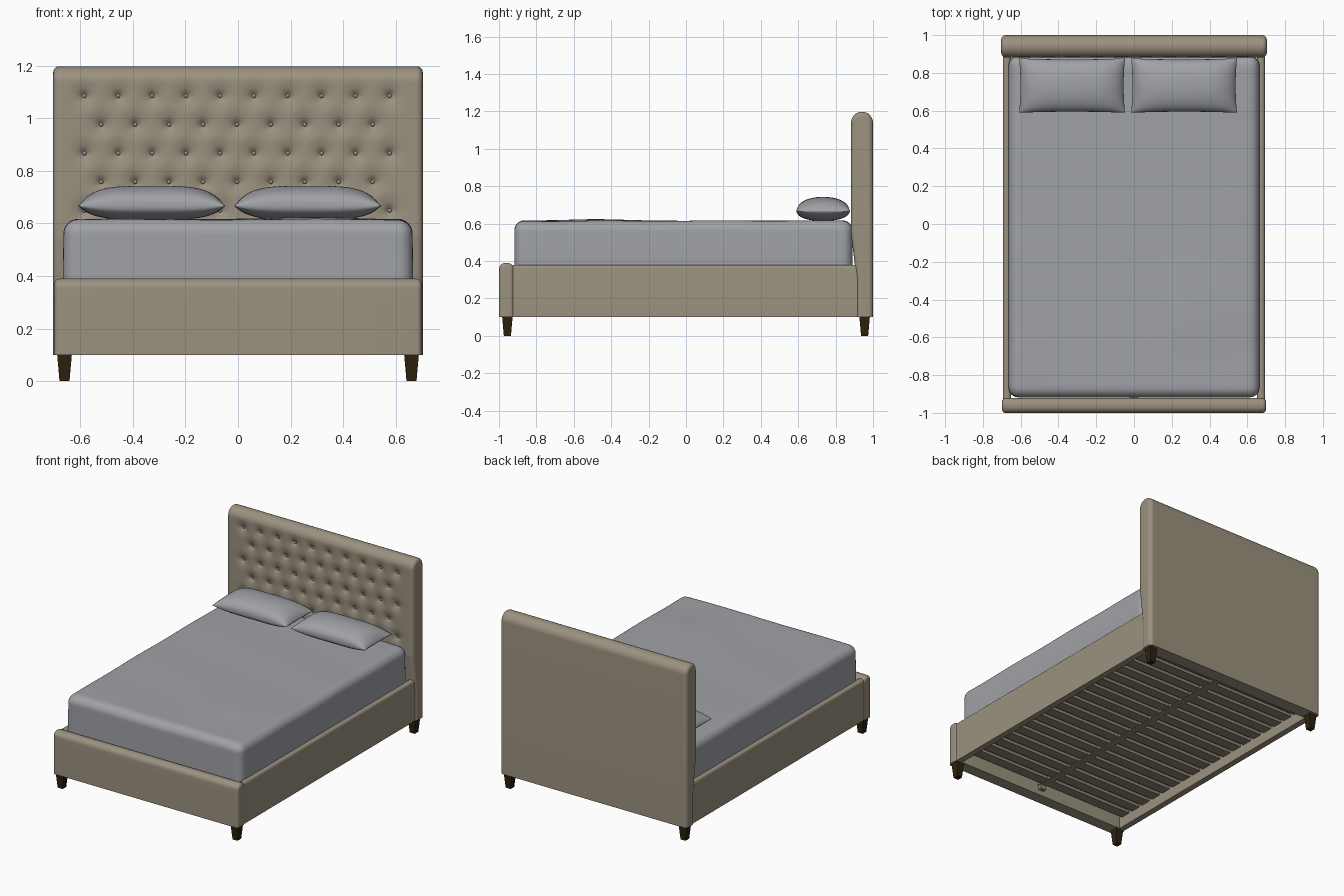
import bpy, bmesh, math
from mathutils import Matrix, Vector

if "Cube" in bpy.data.objects:
    bpy.data.objects.remove(bpy.data.objects["Cube"])


def material(name, rgb):
    m = bpy.data.materials.new(name)
    m.diffuse_color = (*rgb, 1)
    m.use_nodes = True
    m.node_tree.nodes["Principled BSDF"].inputs["Base Color"].default_value = m.diffuse_color
    return m


FABRIC = material("beige_fabric", (0.325, 0.284, 0.212))
LINEN = material("grey_linen", (0.35, 0.36, 0.385))
LEG = material("dark_wood", (0.026, 0.016, 0.004))
SLAT = material("slat_wood", (0.26, 0.228, 0.175))


def finish(bm, name, mat, angle=40):
    bmesh.ops.recalc_face_normals(bm, faces=bm.faces)
    me = bpy.data.meshes.new(name)
    bm.to_mesh(me)
    bm.free()
    ob = bpy.data.objects.new(name, me)
    bpy.context.collection.objects.link(ob)
    me.materials.append(mat)
    bpy.ops.object.select_all(action='DESELECT')
    ob.select_set(True)
    bpy.context.view_layer.objects.active = ob
    bpy.ops.object.shade_smooth_by_angle(angle=math.radians(angle))
    return ob


def box(name, mat, x0, x1, y0, y1, z0, z1, bevel=0.0):
    bm = bmesh.new()
    bmesh.ops.create_cube(bm, size=1)
    for v in bm.verts:
        v.co = ((x0 + x1) / 2 + v.co.x * (x1 - x0),
                (y0 + y1) / 2 + v.co.y * (y1 - y0),
                (z0 + z1) / 2 + v.co.z * (z1 - z0))
    if bevel:
        top = [e for e in bm.edges if all(v.co.z > z1 - 1e-4 for v in e.verts)
               and abs(e.verts[0].co.x - e.verts[1].co.x) < 1e-4]
        bmesh.ops.bevel(bm, geom=top, offset=bevel, segments=5,
                        profile=0.5, affect='EDGES')
    return finish(bm, name, mat)


# Upholstered board: arched profile swept along x with rounded ends
def board(name, hx, y0, y1, z0, z1, r, end, nx, nz, shape=None):
    steps = [end * (1 - math.cos(math.pi / 2 * i / 6)) for i in range(6)]
    inner = [end + (2 * hx - 2 * end) * i / nx for i in range(nx + 1)]
    offs = steps + inner + [2 * hx - s for s in reversed(steps)]
    bm = bmesh.new()
    rings = []
    for o in offs:
        e = min(o, 2 * hx - o)
        ins = end - math.sqrt(max(0, end**2 - (end - e)**2)) if e < end else 0
        ra = r - ins
        zt = z1 - r
        prof = [(y0 + ins, z0 + (zt - z0) * i / nz) for i in range(nz)]
        for i in range(9):
            a = math.pi / 2 * i / 8
            prof.append((y0 + r - ra * math.cos(a), zt + ra * math.sin(a)))
        for i in range(9):
            a = math.pi / 2 * i / 8
            prof.append((y1 - r + ra * math.sin(a) + 1e-5, zt + ra * math.cos(a)))
        prof.append((y1 - ins, z0))
        ring = []
        for k, (y, z) in enumerate(prof):
            x = o - hx
            if shape and k <= nz:
                y += shape(x, z)
            ring.append(bm.verts.new((x, y, z)))
        rings.append(ring)
    for a, b in zip(rings, rings[1:]):
        n = len(a)
        for i in range(n):
            j = (i + 1) % n
            bm.faces.new((a[i], a[j], b[j], b[i]))
    bm.faces.new(rings[0])
    bm.faces.new(rings[-1])
    bmesh.ops.remove_doubles(bm, verts=bm.verts, dist=5e-5)
    return finish(bm, name, FABRIC, 50)


# Button tufting: five staggered rows of dimples in a padded front
DX, DZ, ZTOP = 0.129, 0.109, 1.085
buttons = []
for row in range(5):
    n = 10 - row % 2
    for i in range(n):
        buttons.append((-0.004 + (i - (n - 1) / 2) * DX, ZTOP - row * DZ))


def tuft(x, z):
    lean = 0.03 * min(1, max(0, 0.55 - z) / 0.25)
    if z < 0.55:
        return lean
    d = min(math.hypot(x - bx, z - bz) for bx, bz in buttons)
    return 0.013 * math.exp(-(d / 0.014)**2) + 0.012 * math.exp(-(d / 0.038)**2)


board("headboard", 0.703, 0.882, 1.0, 0.10, 1.198, 0.059, 0.024, 190, 140, tuft)
board("footboard", 0.699, -1.0, -0.92, 0.10, 0.39, 0.036, 0.02, 8, 6)

bm = bmesh.new()
for bx, bz in buttons:
    bmesh.ops.create_uvsphere(bm, u_segments=12, v_segments=8, radius=0.008,
                              matrix=Matrix.Translation((bx, 0.903, bz)))
finish(bm, "headboard_buttons", FABRIC)

# Side rails
for s, side in ((-1, "left"), (1, "right")):
    xs = sorted((s * 0.652, s * 0.694))
    box(side + "_side_rail", FABRIC, *xs, -0.925, 0.925, 0.10, 0.38, 0.018)

# Tapered legs
for sx, a in ((-1, "left"), (1, "right")):
    for y, b in ((-0.955, "front"), (0.955, "back")):
        bm = bmesh.new()
        bmesh.ops.create_cone(bm, cap_ends=True, segments=4, depth=0.102,
                              radius1=0.019 * 2**0.5, radius2=0.028 * 2**0.5,
                              matrix=Matrix.Translation((sx * 0.66, y, 0.051))
                              @ Matrix.Rotation(math.pi / 4, 4, 'Z'))
        finish(bm, f"{b}_{a}_leg", LEG)

# Slatted base with a slim centre beam
for i in range(18):
    y = -0.86 + i * 0.1
    box(f"slat_{i + 1}", SLAT, -0.655, 0.655, y - 0.035, y + 0.035, 0.17, 0.19)
box("centre_beam", SLAT, -0.025, 0.025, -0.92, 0.90, 0.166, 0.186)
box("beam_bracket", SLAT, -0.02, 0.02, -0.922, -0.895, 0.135, 0.18)

# Mattress: rounded box with faint wrinkles on top
bm = bmesh.new()
bmesh.ops.create_cube(bm, size=2)
bmesh.ops.subdivide_edges(bm, edges=bm.edges, cuts=47, use_grid_fill=True)
half, rad, mid = Vector((0.666, 0.904, 0.212)), 0.055, Vector((0, -0.014, 0.403))
for v in bm.verts:
    p = Vector([h * t * (2 - abs(t)) for h, t in zip(half, v.co)])
    core = Vector([max(-h + rad, min(h - rad, c)) for h, c in zip(half, p)])
    d = p - core
    if d.length > 1e-6:
        p = core + d.normalized() * rad
    if p.z > 0.15:
        p.z += 0.003 * math.sin(5 * p.x + 7 * p.y) * math.sin(4 * p.y - 3 * p.x)
        p.z += 0.008 * math.exp(-((p.y + 0.5) / 0.2)**2 - ((p.x - 0.3) / 0.25)**2)
    p.x *= 1 - 0.03 * max(0, p.z - 0.05)
    v.co = p + mid
finish(bm, "mattress", LINEN, 60)


# Pillows: two domed grids joined at a thin seam
def pillow(name, cx):
    bm = bmesh.new()
    n, hx, hy = 32, 0.28, 0.144
    for s, h in ((1, 0.077), (-1, 0.052)):
        g = []
        for i in range(n + 1):
            for j in range(n + 1):
                u = math.sin(math.pi / 2 * (2 * i / n - 1))
                w = math.sin(math.pi / 2 * (2 * j / n - 1))
                z = h * max(0, 1 - u**4)**0.7 * max(0, 1 - w**2)**0.4
                x = hx * u * (1 - 0.025 * (1 - w * w))
                y = hy * w * (1 - 0.04 * (1 - u * u))
                g.append(bm.verts.new((cx + x, 0.733 + y, 0.666 + s * z)))
        for i in range(n):
            for j in range(n):
                k = i * (n + 1) + j
                bm.faces.new((g[k], g[k + 1], g[k + n + 2], g[k + n + 1]))
    bmesh.ops.remove_doubles(bm, verts=bm.verts, dist=1e-5)
    finish(bm, name, LINEN, 80)


pillow("left_pillow", -0.328)
pillow("right_pillow", 0.265)
